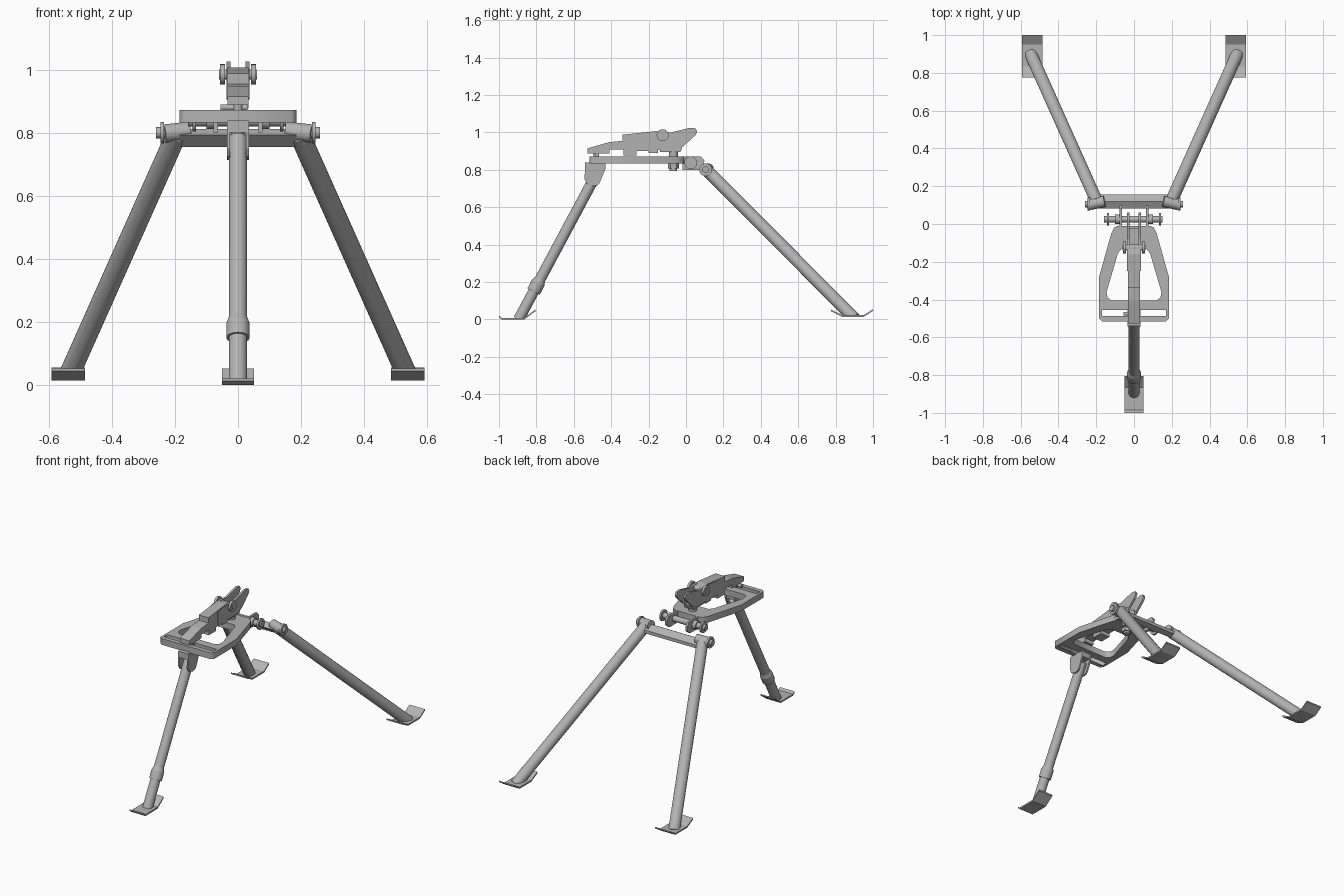
import bpy, bmesh
from mathutils import Vector

if "Cube" in bpy.data.objects:
    bpy.data.objects.remove(bpy.data.objects["Cube"])

steel = bpy.data.materials.new("steel grey")
steel.diffuse_color = (0.45, 0.45, 0.45, 1)
steel.use_nodes = True
steel.node_tree.nodes["Principled BSDF"].inputs["Base Color"].default_value = steel.diffuse_color


def finish(name, bm, smooth=False):
    bmesh.ops.recalc_face_normals(bm, faces=bm.faces)
    me = bpy.data.meshes.new(name)
    bm.to_mesh(me)
    bm.free()
    ob = bpy.data.objects.new(name, me)
    bpy.context.collection.objects.link(ob)
    me.materials.append(steel)
    if smooth:
        bpy.ops.object.select_all(action='DESELECT')
        ob.select_set(True)
        bpy.context.view_layer.objects.active = ob
        bpy.ops.object.shade_smooth_by_angle(angle=0.6)
    return ob


def rod(name, a, b, r, r2=None, floor=None, n=24):
    """Cylinder or cone from a to b, optionally cut flat at a floor height."""
    a, b = Vector(a), Vector(b)
    d = b - a
    bm = bmesh.new()
    bmesh.ops.create_cone(bm, cap_ends=True, segments=n, radius1=r,
                          radius2=r if r2 is None else r2, depth=d.length)
    rot = d.to_track_quat('Z', 'Y')
    for v in bm.verts:
        v.co = rot @ v.co + (a + b) / 2
    if floor is not None:
        res = bmesh.ops.bisect_plane(bm, geom=bm.verts[:] + bm.edges[:] + bm.faces[:],
                                     plane_co=(0, 0, floor), plane_no=(0, 0, -1), clear_outer=True)
        bmesh.ops.contextual_create(bm, geom=[e for e in res['geom_cut'] if isinstance(e, bmesh.types.BMEdge)])
    return finish(name, bm, True)


def profile(name, pts, x0, x1):
    """Side outline in (y, z), extruded along x."""
    bm = bmesh.new()
    f = bm.faces.new([bm.verts.new((x0, y, z)) for y, z in pts])
    g = bmesh.ops.extrude_face_region(bm, geom=[f])['geom']
    bmesh.ops.translate(bm, vec=(x1 - x0, 0, 0), verts=[v for v in g if isinstance(v, bmesh.types.BMVert)])
    return finish(name, bm)


def mirror(pts):
    return pts + [(-x, y) for x, y in reversed(pts)]


def strip(pts, t):
    return pts + [(y, z + t) for y, z in reversed(pts)]


# top frame with triangular window and slot
cu = bpy.data.curves.new("top_frame", 'CURVE')
cu.dimensions = '2D'
cu.fill_mode = 'BOTH'
cu.extrude = 0.0195
outer = mirror([(0.17, -0.515), (0.185, -0.5), (0.185, -0.28), (0.12, -0.05), (0.105, -0.02), (0.085, -0.01)])
window = mirror([(0.12, -0.405), (0.14, -0.39), (0.145, -0.36), (0.085, -0.155), (0.065, -0.13)])
slot = mirror([(0.17, -0.487), (0.17, -0.455)])
for loop in (outer, window, slot):
    s = cu.splines.new('POLY')
    s.points.add(len(loop) - 1)
    for p, (x, y) in zip(s.points, loop):
        p.co = (x, y, 0, 1)
    s.use_cyclic_u = True
frame = bpy.data.objects.new("top_frame", cu)
bpy.context.collection.objects.link(frame)
frame.location.z = 0.8525
bpy.context.view_layer.objects.active = frame
frame.select_set(True)
bpy.ops.object.convert(target='MESH')
frame.data.materials.clear()
frame.data.materials.append(steel)

# front leg, sleeve, foot
top, bot = Vector((0, -0.475, 0.785)), Vector((0, -0.895, 0.0))
rod("front_leg", bot, top, 0.029, floor=0.008)
at = lambda z: bot.lerp(top, z / 0.785)
rod("front_leg_sleeve", at(0.15), at(0.195), 0.037)
rod("front_leg_sleeve_taper", at(0.195), at(0.215), 0.037, 0.029)
profile("front_foot", strip([(-1, 0.012), (-0.985, 0), (-0.865, 0), (-0.805, 0.044)], 0.009), -0.05, 0.05)

# front leg bracket
side = [(-0.54, 0.835), (-0.43, 0.835), (-0.432, 0.80), (-0.462, 0.73), (-0.475, 0.717),
        (-0.50, 0.713), (-0.53, 0.725), (-0.542, 0.75)]
for s in (-1, 1):
    profile("front_bracket_cheek", side, s * 0.025, s * 0.035)
profile("front_bracket_cap", [(-0.54, 0.80), (-0.435, 0.80), (-0.435, 0.838), (-0.54, 0.838)], -0.034, 0.034)

# rear legs, pivots, feet
for s in (-1, 1):
    rod("rear_leg", (s * 0.195, 0.115, 0.795), (s * 0.547, 0.90, 0.006), 0.033, floor=0.024)
    profile("rear_foot", strip([(0.775, 0.044), (0.835, 0.014), (0.95, 0.014), (1.0, 0.046)], 0.009),
            s * 0.485, s * 0.592)
    rod("rear_leg_knuckle", (s * 0.155, 0.12, 0.806), (s * 0.235, 0.102, 0.797), 0.029)
    rod("rear_pivot_washer", (s * 0.234, 0.105, 0.80), (s * 0.246, 0.105, 0.80), 0.034)
    rod("rear_pivot_pin", (s * 0.22, 0.105, 0.80), (s * 0.26, 0.105, 0.80), 0.018)

# crossbar between rear legs
profile("rear_crossbar", [(0.082, 0.792), (0.12, 0.755), (0.155, 0.765), (0.155, 0.785), (0.118, 0.812)], -0.185, 0.185)

# hinge forks and axle
for s in (-1, 1):
    profile("hinge_fork", [(-0.02, 0.80), (0.07, 0.80), (0.095, 0.82), (0.098, 0.85), (0.08, 0.871), (-0.02, 0.871)],
            s * 0.064, s * 0.077)
    rod("axle_washer", (s * 0.133, 0.025, 0.838), (s * 0.144, 0.025, 0.838), 0.034)
    rod("axle_collar", (s * 0.077, 0.025, 0.838), (s * 0.10, 0.025, 0.838), 0.026)
rod("hinge_axle", (-0.158, 0.025, 0.838), (0.152, 0.025, 0.838), 0.018)

# cradle body, stepped underneath
profile("cradle_body", [(-0.527, 0.887), (-0.527, 0.915), (-0.41, 0.948), (-0.34, 0.955), (-0.34, 0.988),
                        (-0.16, 1.007), (-0.13, 1.0), (-0.13, 0.915), (-0.15, 0.915), (-0.15, 0.89), (-0.20, 0.89),
                        (-0.20, 0.90), (-0.265, 0.90), (-0.265, 0.877), (-0.335, 0.877), (-0.335, 0.91), (-0.41, 0.91),
                        (-0.41, 0.887)], -0.033, 0.033)
# cradle prongs
prong = [(-0.25, 0.91), (-0.25, 0.99), (-0.15, 1.005), (-0.08, 1.0), (0.02, 1.025), (0.05, 1.022),
         (0.06, 1.005), (0.05, 0.985), (-0.015, 0.925), (-0.06, 0.905), (-0.14, 0.905)]
for s in (-1, 1):
    profile("cradle_prong", prong, s * 0.023, s * 0.036)
    rod("cradle_knob", (s * 0.042, -0.125, 0.985), (s * 0.057, -0.125, 0.985), 0.032)
rod("cradle_pin", (-0.06, -0.125, 0.985), (0.06, -0.125, 0.985), 0.016)
profile("cradle_floor", [(-0.14, 0.895), (-0.03, 0.895), (-0.02, 0.92), (-0.14, 0.92)], -0.03, 0.03)

# pivot bolt and front post
rod("pivot_post", (0, -0.067, 0.83), (0, -0.067, 0.91), 0.024)
rod("pivot_nut", (0, -0.067, 0.808), (0, -0.067, 0.838), 0.03, n=6)
rod("pivot_bolt_end", (0, -0.067, 0.795), (0, -0.067, 0.81), 0.02)
rod("front_post", (0, -0.48, 0.80), (0, -0.48, 0.89), 0.014)
rod("slot_stop", (-0.055, -0.475, 0.88), (0.03, -0.475, 0.88), 0.01)
